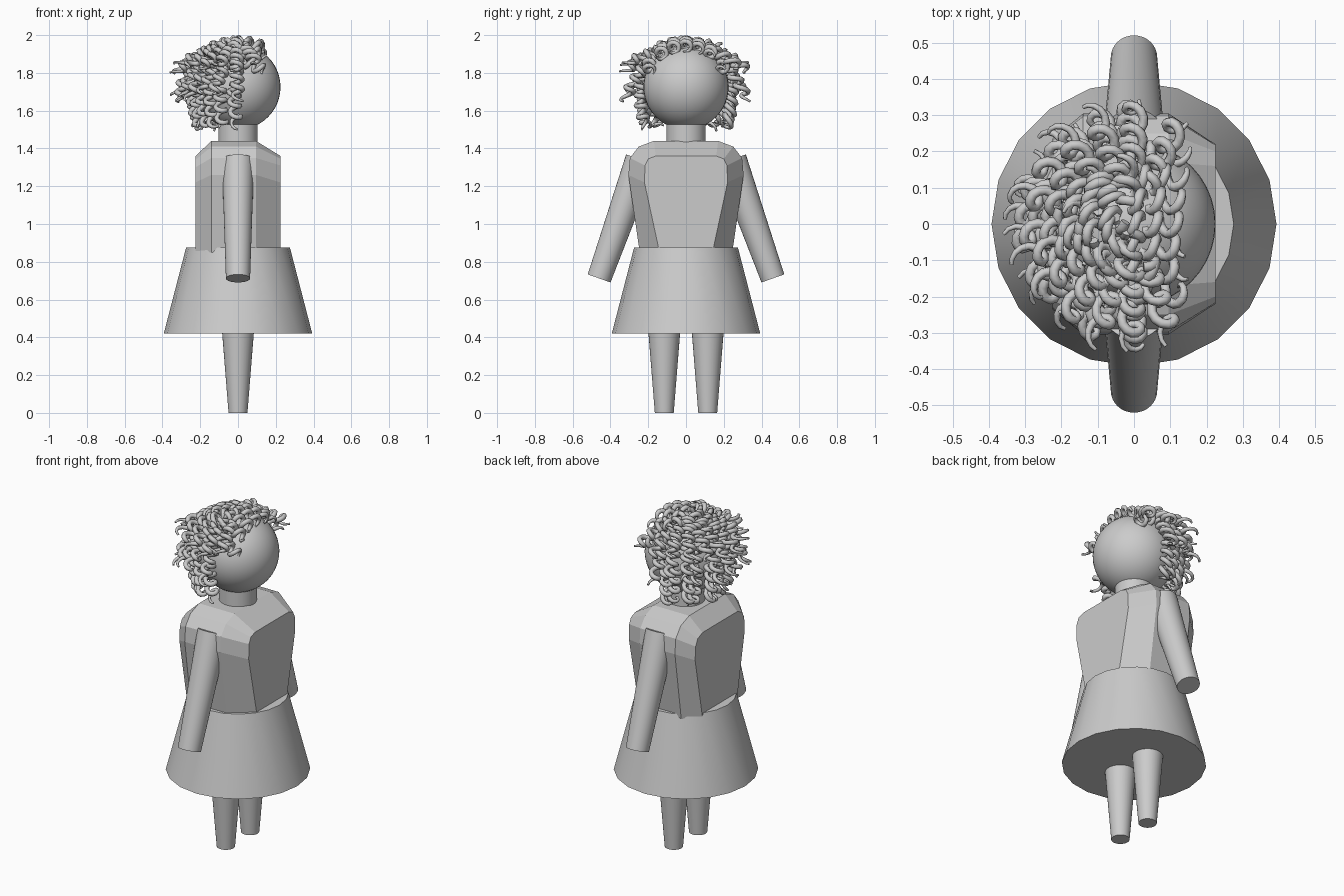
import bpy, bmesh, math, random
from mathutils import Vector

if "Cube" in bpy.data.objects:
    bpy.data.objects.remove(bpy.data.objects["Cube"])

random.seed(4)


def cone(name, a, b, ra, rb, sides=32, smooth=True):
    """Capped tapered cylinder from point a to point b."""
    a, b = Vector(a), Vector(b)
    bpy.ops.mesh.primitive_cone_add(vertices=sides, radius1=ra, radius2=rb,
                                    depth=(b - a).length, location=(a + b) / 2)
    ob = bpy.context.object
    ob.name = name
    ob.rotation_euler = (b - a).to_track_quat('Z', 'Y').to_euler() if abs((b - a).y) > 1e-5 else (0, 0, 0)
    if smooth:
        bpy.ops.object.shade_smooth_by_angle(angle=math.radians(35))
    return ob


# Legs and arms, mirrored across y
for s, side in ((1, "left"), (-1, "right")):
    cone(side + "_leg", (0, s * 0.115, 0), (0, s * 0.115, 0.5), 0.05, 0.09)
    cone(side + "_arm", (0, s * 0.46, 0.712), (0, s * 0.237, 1.34), 0.064, 0.085)

# Skirt: first vertex on the x axis
skirt = cone("skirt", (0, 0, 0.42), (0, 0, 0.875), 0.393, 0.275, 20)
skirt.rotation_euler.z = math.radians(18)

# Torso: half outlines (y, z) lofted along x
outer = [(0.245, 0.85), (0.305, 1.26), (0.297, 1.35), (0.25, 1.41), (0.17, 1.44)]
front = [(0.14, 0.85), (0.22, 1.22), (0.217, 1.31), (0.20, 1.345), (0.16, 1.36)]
back = [(0.165, 0.85), (0.235, 1.22), (0.23, 1.30), (0.21, 1.34), (0.165, 1.36)]
bm = bmesh.new()
rings = []
for x, half in ((-0.225, back), (-0.14, outer), (0.095, outer), (0.225, front)):
    outline = half + [(-y, z) for y, z in reversed(half)]
    rings.append([bm.verts.new((x, y, z)) for y, z in outline])
for r0, r1 in zip(rings, rings[1:]):
    for i in range(len(r0)):
        j = (i + 1) % len(r0)
        bm.faces.new((r0[i], r0[j], r1[j], r1[i]))
bm.faces.new(rings[0])
bm.faces.new(rings[-1])
bmesh.ops.recalc_face_normals(bm, faces=bm.faces)
mesh = bpy.data.meshes.new("torso")
bm.to_mesh(mesh)
bm.free()
bpy.context.collection.objects.link(bpy.data.objects.new("torso", mesh))

# Neck and head
cone("neck", (0, 0, 1.4), (0, 0, 1.56), 0.104, 0.104)
HEAD = Vector((0, 0, 1.725))
bpy.ops.mesh.primitive_uv_sphere_add(segments=40, ring_count=24, radius=0.225, location=HEAD)
bpy.context.object.name = "head"
bpy.ops.object.shade_smooth()

# Hair: corkscrew curls wound around arcs over the head
hair = bpy.data.curves.new("curly_hair", 'CURVE')
hair.dimensions = '3D'
hair.bevel_depth = 0.014
hair.bevel_resolution = 1
hair.use_fill_caps = True


def polar(theta, phi):
    t, p = math.radians(theta), math.radians(phi)
    return Vector((math.sin(t) * math.cos(p), math.sin(t) * math.sin(p), math.cos(t)))


def curl(d0, d1, r0, r1, coil=0.027):
    """Helix from direction d0 at radius r0 to direction d1 at radius r1."""
    d0, d1 = d0.normalized(), d1.normalized()
    length = d0.angle(d1) * (r0 + r1) / 2
    turns = max(2, length / 0.055)
    n = int(turns * 11)
    phase = random.uniform(0, 2 * math.pi)
    side = d0.cross(d1).normalized()
    sp = hair.splines.new('POLY')
    sp.points.add(n)
    for i in range(n + 1):
        t = i / n
        d = d0.slerp(d1, t)
        a = phase + t * turns * 2 * math.pi
        p = HEAD + d * (r0 + (r1 - r0) * t * t) + (d * math.cos(a) + side * math.sin(a)) * coil
        sp.points[i].co = (*p, 1)
        sp.points[i].radius = 1 if t < 0.85 else 1 - (t - 0.85) * 4


def layer(count, phi0, phi1, theta0, theta1, r0, r1):
    for i in range(count):
        phi = phi0 + (phi1 - phi0) * i / (count - 1) + random.uniform(-3, 3)
        curl(polar(theta0 + random.uniform(-4, 4), phi),
             polar(theta1 + random.uniform(-5, 5), phi + random.uniform(-5, 5)),
             r0, r1 + random.uniform(-0.015, 0.012))


layer(13, 72, 288, 28, 74, 0.235, 0.345)    # crown
layer(6, 100, 260, 8, 45, 0.235, 0.265)     # top of the head
layer(12, 95, 265, 55, 100, 0.24, 0.325)    # middle
layer(12, 97, 263, 85, 136, 0.24, 0.30)     # nape
for i in range(7):                          # fringe
    y = -0.19 + i * 0.19 / 3
    z = math.sqrt(0.0625 - y * y)
    zf = math.sqrt(max(0.0625 - y * y - 0.0196, 0.004))
    curl(Vector((-0.02, y, z)), Vector((0.14, y, zf)), 0.235, 0.25)

bpy.context.collection.objects.link(bpy.data.objects.new("curly_hair", hair))
